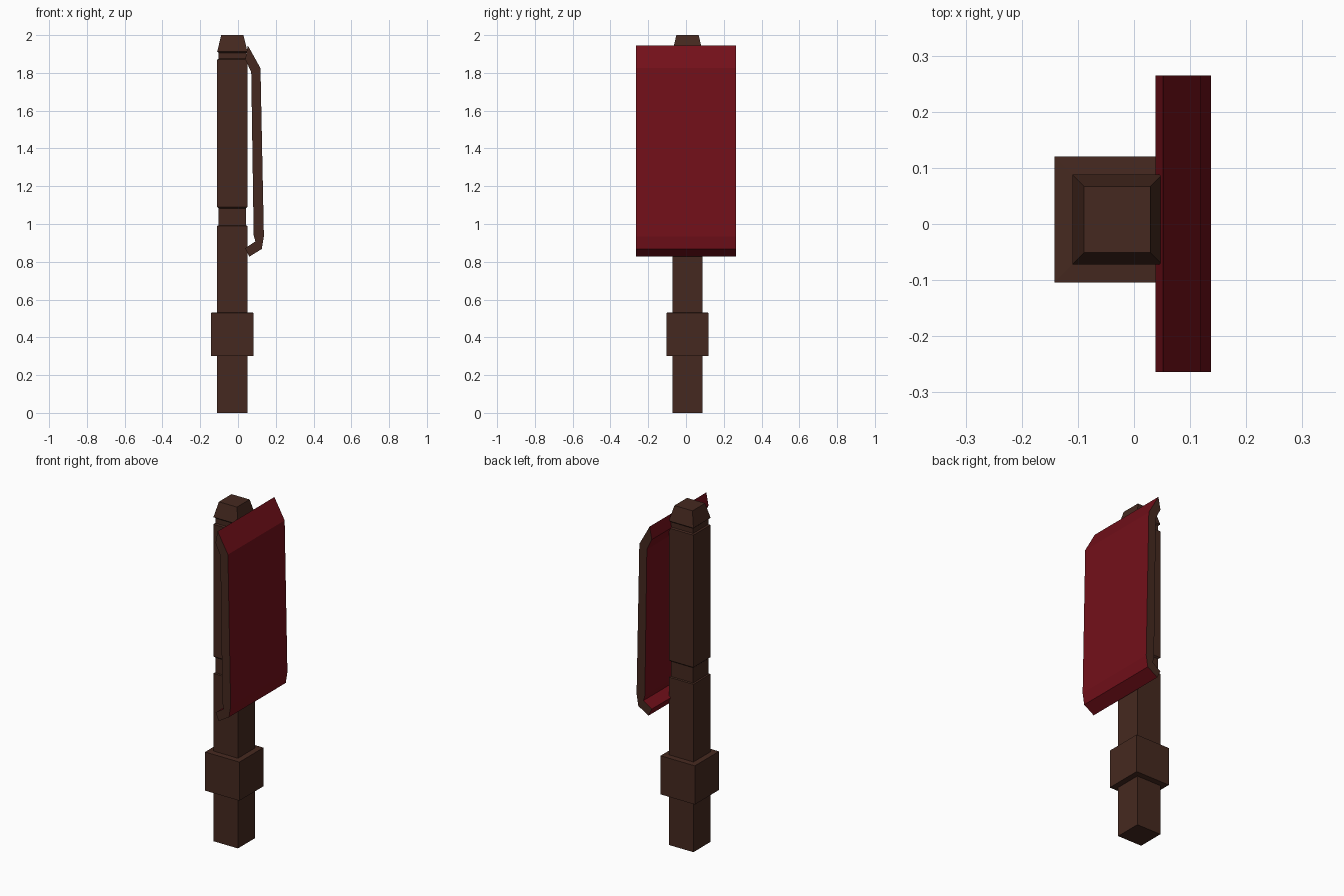
import bpy, bmesh

if "Cube" in bpy.data.objects:
    bpy.data.objects.remove(bpy.data.objects["Cube"])


def material(name, color):
    m = bpy.data.materials.new(name)
    m.diffuse_color = (*color, 1)
    m.use_nodes = True
    m.node_tree.nodes["Principled BSDF"].inputs["Base Color"].default_value = m.diffuse_color
    return m


brown = material("dark_wood", (0.06, 0.022, 0.014))
red = material("red_cloth", (0.17, 0.005, 0.01))


def make_object(name, bm, *mats):
    bmesh.ops.recalc_face_normals(bm, faces=bm.faces)
    mesh = bpy.data.meshes.new(name)
    bm.to_mesh(mesh)
    bm.free()
    for m in mats:
        mesh.materials.append(m)
    ob = bpy.data.objects.new(name, mesh)
    bpy.context.collection.objects.link(ob)
    return ob


# Square post: lofted from (half width, height) rings
def square_loft(name, rings, cx, cy):
    bm = bmesh.new()
    loops = [[bm.verts.new((cx + sx * h, cy + sy * h, z))
              for sx, sy in ((-1, -1), (1, -1), (1, 1), (-1, 1))]
             for h, z in rings]
    for a, b in zip(loops, loops[1:]):
        for i in range(4):
            j = (i + 1) % 4
            bm.faces.new((a[i], a[j], b[j], b[i]))
    bm.faces.new(loops[0])
    bm.faces.new(loops[-1])
    return make_object(name, bm, brown)


square_loft("post", [
    (0.08, 0), (0.08, 0.30),
    (0.112, 0.302), (0.112, 0.53), (0.08, 0.532),   # lower collar
    (0.08, 0.99), (0.072, 0.993),                   # middle groove
    (0.072, 1.083), (0.08, 1.09),
    (0.08, 1.87), (0.072, 1.875),                   # upper groove
    (0.072, 1.905), (0.08, 1.912), (0.059, 2.0),    # tapered cap
], -0.03, 0.008)

# Banner: bent thick profile (x, z) extruded along y, wooden-coloured side edges
profile = [(0.052, 1.945), (0.119, 1.825), (0.137, 0.935), (0.126, 0.868),
           (0.06, 0.827), (0.038, 0.872), (0.092, 0.908), (0.083, 0.94),
           (0.070, 1.805), (0.038, 1.872)]
bm = bmesh.new()
sides = [[bm.verts.new((x, y, z)) for x, z in profile] for y in (-0.264, 0.265)]
n = len(profile)
for i in range(n):
    j = (i + 1) % n
    bm.faces.new((sides[0][i], sides[0][j], sides[1][j], sides[1][i]))
# Side edges split into quads that follow the bends
for s in sides:
    for i in range(n // 2 - 1):
        f = bm.faces.new((s[i], s[i + 1], s[n - 2 - i], s[n - 1 - i]))
        f.material_index = 1
make_object("banner", bm, red, brown)
